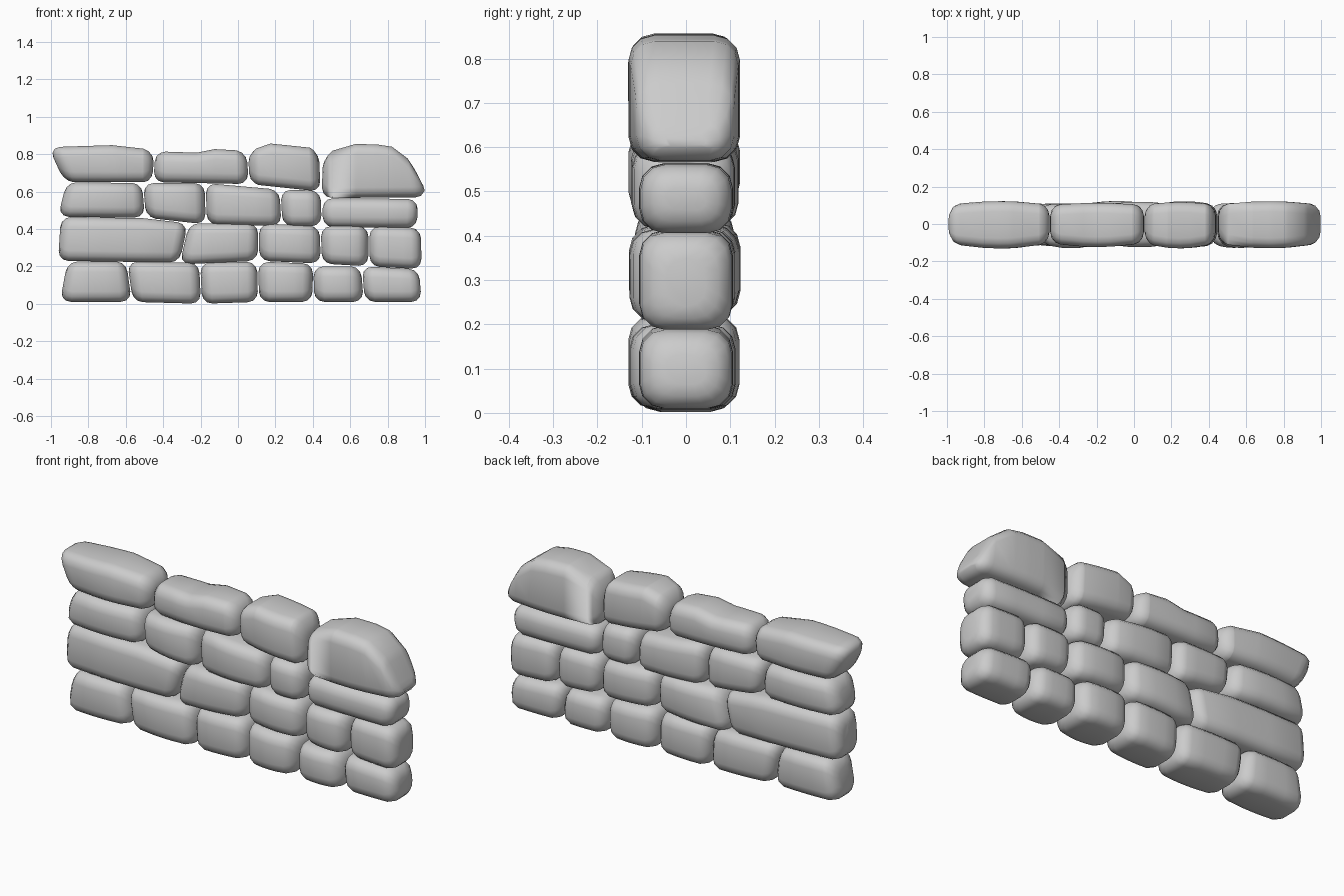
import bpy, bmesh, math, random

random.seed(4)
ROUND = 0.055     # corner radius of every stone
GAP = 0.003       # half the joint between neighbours
ARC = [math.radians(a) for a in (0, 30, 60, 90)]

cube = bpy.data.objects.get("Cube")
if cube:
    bpy.data.objects.remove(cube, do_unlink=True)

stone_grey = bpy.data.materials.new("stone_grey")
stone_grey.use_nodes = True
colour = (0.6, 0.6, 0.6, 1)
stone_grey.diffuse_color = colour
bsdf = next(n for n in stone_grey.node_tree.nodes if n.type == 'BSDF_PRINCIPLED')
bsdf.inputs["Base Color"].default_value = colour
bsdf.inputs["Roughness"].default_value = 0.8


def lerp(a, b, t):
    return a + (b - a) * t


def crest_height(crest, f):
    """Extra height of the top edge, linear between the crest points."""
    points = [(0, 0)] + crest + [(1, 0)]
    for (f0, h0), (f1, h1) in zip(points, points[1:]):
        if f <= f1:
            return lerp(h0, h1, (f - f0) / (f1 - f0))
    return 0


def rounded_section(front, back, low, high, radius):
    """Rounded rectangle in y and z, as a loop of points."""
    loop = []
    for sy, sz, reverse in ((1, 1, 0), (-1, 1, 1), (-1, -1, 0), (1, -1, 1)):
        y0 = back if sy > 0 else front
        z0 = high if sz > 0 else low
        for a in (ARC[::-1] if reverse else ARC):
            loop.append((y0 - sy * radius * (1 - math.cos(a)),
                         z0 - sz * radius * (1 - math.sin(a))))
    return loop


def stone(name, left, right, crest, front, back):
    """Loft rounded sections from the left joint to the right joint."""
    length = (right[0] + right[2] - left[0] - left[2]) / 2
    ends = [ROUND * (1 - math.cos(a)) / length for a in ARC]
    middle = {0.35, 0.5, 0.65} | {f for f, h in crest}
    fractions = sorted(set(ends) | {1 - e for e in ends} | middle)
    bm = bmesh.new()
    rings = []
    for f in fractions:
        xb, zb, xt, zt = (lerp(a, b, f) for a, b in zip(left, right))
        zt += crest_height(crest, f)
        # the sections shrink along a quarter circle near both ends
        near = max(0, 1 - min(f, 1 - f) * length / ROUND)
        inset = ROUND * (1 - math.sqrt(1 - near * near))
        swell = math.sin(math.pi * f) ** 0.8
        y0 = -lerp(0.1, front, swell) + inset
        y1 = lerp(0.1, back, swell) - inset
        shrink = min(inset, (zt - zb) * 0.35)
        low, high = zb + shrink, zt - shrink
        radius = min(ROUND, (high - low) * 0.4)
        ring = []
        for y, z in rounded_section(y0, y1, low, high, radius):
            x = lerp(xb, xt, (z - zb) / (zt - zb))
            x += GAP * (1 - 2 * f)
            ring.append(bm.verts.new((x, y, z)))
        rings.append(ring)
    for a, b in zip(rings, rings[1:]):
        for i in range(len(a)):
            j = (i + 1) % len(a)
            bm.faces.new((a[i], a[j], b[j], b[i]))
    bm.faces.new(rings[0])
    bm.faces.new(rings[-1])
    bmesh.ops.recalc_face_normals(bm, faces=bm.faces)
    mesh = bpy.data.meshes.new(name)
    bm.to_mesh(mesh)
    bm.free()
    mesh.shade_smooth()
    mesh.materials.append(stone_grey)
    bpy.context.collection.objects.link(bpy.data.objects.new(name, mesh))


def course(name, joints, crests=None):
    """A run of stones; each joint is (x, z) at the bottom then at the top."""
    for i, (left, right) in enumerate(zip(joints, joints[1:])):
        crest = crests[i] if crests else []
        front, back = random.uniform(0.112, 0.132), random.uniform(0.108, 0.124)
        if right[0] > 0.9 and not crest:
            front = back = 0.106
        stone(f"{name}_stone_{i + 1}", left, right, crest, front, back)


# Bottom course
course("bottom_course", [
    (-0.955, 0.01, -0.915, 0.225), (-0.565, 0.01, -0.595, 0.225),
    (-0.195, 0, -0.205, 0.22), (0.11, 0.01, 0.105, 0.225),
    (0.4, 0.01, 0.405, 0.215)])
course("bottom_right", [
    (0.405, 0.01, 0.4, 0.2), (0.675, 0.01, 0.66, 0.2), (0.985, 0.01, 0.97, 0.185)])

# Second course, starting with one long stone
course("long_second", [
    (-0.965, 0.23, -0.95, 0.465), (-0.31, 0.22, -0.265, 0.43)], [[(0.65, 0.015)]])
course("second_course", [
    (-0.315, 0.21, -0.265, 0.43), (0.11, 0.23, 0.11, 0.43),
    (0.445, 0.215, 0.44, 0.415), (0.7, 0.2, 0.7, 0.415),
    (0.985, 0.185, 0.98, 0.405)])

# Third course
course("third_course", [
    (-0.965, 0.465, -0.92, 0.65), (-0.495, 0.46, -0.51, 0.645),
    (-0.17, 0.425, -0.175, 0.645), (0.235, 0.415, 0.225, 0.61),
    (0.45, 0.415, 0.445, 0.605)])
course("third_right", [(0.45, 0.41, 0.45, 0.565), (0.96, 0.405, 0.965, 0.56)])

# Uneven top course
course("top_course", [
    (-0.93, 0.65, -1.015, 0.835), (-0.455, 0.65, -0.445, 0.815),
    (0.06, 0.64, 0.05, 0.81), (0.445, 0.6, 0.435, 0.815)],
    [[(0.15, 0.008), (0.6, 0.025), (0.9, 0.012)],
     [(0.45, -0.005), (0.65, 0.015), (0.88, 0.01)],
     [(0.12, 0.02), (0.32, 0.045), (0.88, 0.02)]])

# Large capstone with a sloping right end
course("capstone", [(0.445, 0.565, 0.45, 0.78), (1.01, 0.57, 0.985, 0.665)],
       [[(0.1, 0.05), (0.33, 0.112), (0.55, 0.135), (0.7, 0.14), (0.86, 0.095)]])
